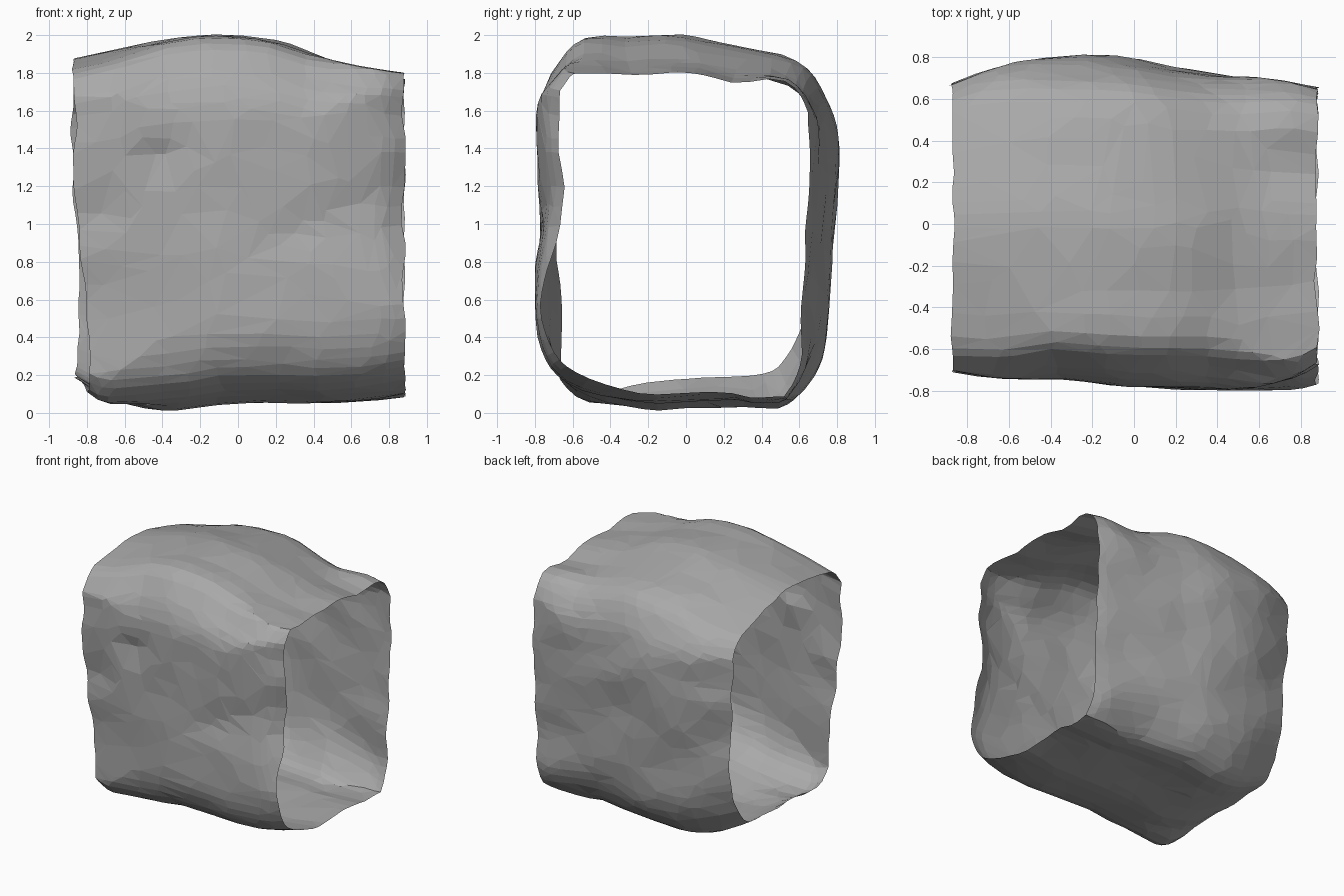
import bpy, bmesh, math
from mathutils import Vector, noise

cube = bpy.data.objects.get("Cube")
if cube:
    bpy.data.objects.remove(cube, do_unlink=True)

# Silhouette of the sleeve as (y, z), anticlockwise seen from its open left end
PROFILE = [Vector(p) for p in (
    (-.81, .65), (-.75, .33), (-.61, .14), (-.25, .01), (.1, .02), (.47, .04),
    (.61, .15), (.7, .35), (.75, .65), (.77, .95), (.8, 1.25), (.78, 1.47),
    (.71, 1.67), (.57, 1.84), (.2, 1.96), (-.1, 2), (-.53, 1.95), (-.67, 1.82),
    (-.76, 1.65), (-.79, 1.4), (-.79, .95))]

# Along the sleeve: x, bottom, top, front low, front high, back low, back high
STATIONS = [Vector(s) for s in (
    (-.87, .17, 1.88, -.66, -.71, .66, .67),
    (-.62, .05, 1.93, -.69, -.74, .71, .76),
    (-.37, .01, 1.98, -.73, -.75, .75, .81),
    (-.08, .04, 2.0, -.77, -.78, .77, .8),
    (.2, .05, 1.97, -.79, -.79, .73, .75),
    (.5, .05, 1.87, -.8, -.79, .68, .71),
    (.75, .07, 1.82, -.8, -.74, .64, .68),
    (.88, .09, 1.8, -.77, -.67, .61, .65))]
AROUND, ALONG = 84, 40


def smooth(a, b, v):
    t = min(max((v - a) / (b - a), 0), 1)
    return t * t * (3 - 2 * t)


def spline(points, t, closed):
    """Sample a Catmull-Rom curve through the points at parameter t."""
    n, i = len(points), int(t)
    if not closed:
        i = min(i, n - 2)
    u = t - i

    def at(k):
        return points[k % n] if closed else points[min(max(k, 0), n - 1)]
    a, b, c, d = (at(i + k) for k in (-1, 0, 1, 2))
    return .5 * (2 * b + (c - a) * u + (2 * a - 5 * b + 4 * c - d) * u ** 2
                 + (3 * b - a - 3 * c + d) * u ** 3)


def squared(u, v, x):
    """Fill out the corners towards the open ends, each corner differently."""
    corner = smooth(.35, .65, abs(u * v))
    end = smooth(.3, .85, abs(x))
    wide = tall = .03 + .11 * end
    if v > 0 and x < 0:
        tall = .03 * (1 - 2 * end)
    elif v < 0 and u * x < 0:
        wide = tall = .03 * (1 - end)
    elif v < 0 and x > 0:
        wide = .03 + .05 * end
    grown = u * (1 + wide * corner), v * (1 + tall * corner)
    return [min(max(w, -1), 1) for w in grown]


def folds(x, y, z):
    """Outward push that forms wrinkles in the cloth."""
    push = .008 * noise.noise(Vector((x * 2, y * 3, z * 3)))
    push += .008 * noise.noise(Vector((x * 4 + 4, y * 5, z * 5)))
    if y < -.5:
        # Diagonal groove rising to the left end
        groove = math.exp(-((z - .82 - .45 * x) / .11) ** 2)
        push -= .022 * groove * smooth(-.2, .4, x)
        # Pinched pocket and a rumple below it
        push -= .035 * math.exp(-((x + .4) / .12) ** 2 - ((z - 1.36) / .1) ** 2)
        push -= .025 * math.exp(-((x + .72) / .16) ** 2 - ((z - 1.1) / .1) ** 2)
    elif y > .5:
        # Slanting folds down the back
        push += .006 * math.sin((z + .6 * x) * 11)
    return push


def sleeve_point(i, j):
    s = spline(STATIONS, j / ALONG * (len(STATIONS) - 1), False)
    p = spline(PROFILE, i / AROUND * len(PROFILE), True)
    x, bottom, top, front_low, front_high, back_low, back_high = s
    high = smooth(.5, 1.2, p.y)
    front = front_low + (front_high - front_low) * high
    back = back_low + (back_high - back_low) * high
    reach = .8 if p.x < 0 else .75 + .05 * high
    u, v = squared(p.x / reach, p.y - 1, x)
    y = u * (-front if u < 0 else back)
    z = bottom + (top - bottom) * (v + 1) / 2
    out = Vector((0, y, z - 1)).normalized() * folds(x, y, z)
    # Ragged rims at both ends
    rim = smooth(.55, .88, abs(x))
    wave = .025 * noise.noise(Vector((x, y * 5, z * 5)))
    if x < 0:
        # Right rim is drawn in low down and droops at the front
        low = 1 - smooth(.5, 1.2, z)
        wave += low * (.03 + .05 * smooth(.1, -.5, y)) * smooth(.1, .25, z - y * .1)
        z -= .06 * rim * low * smooth(-.05, -.45, y)
    return Vector((x + wave * rim, y + out.y, max(z + out.z, 0)))


# Thin open sleeve
bm = bmesh.new()
rings = [[bm.verts.new(sleeve_point(i, j)) for i in range(AROUND)]
         for j in range(ALONG + 1)]
for near, far in zip(rings, rings[1:]):
    for i in range(AROUND):
        k = (i + 1) % AROUND
        bm.faces.new((near[i], near[k], far[k], far[i]))
bmesh.ops.recalc_face_normals(bm, faces=bm.faces)
mesh = bpy.data.meshes.new("cloth_sleeve")
bm.to_mesh(mesh)
bm.free()
sleeve = bpy.data.objects.new("cloth_sleeve", mesh)
bpy.context.collection.objects.link(sleeve)

# Irregular flat facets
facets = sleeve.modifiers.new("facets", 'DECIMATE')
facets.ratio = .2

# Plain grey cloth
grey = bpy.data.materials.new("grey_cloth")
grey.use_nodes = True
colour = (.4, .4, .4, 1)
grey.diffuse_color = colour
grey.node_tree.nodes["Principled BSDF"].inputs["Base Color"].default_value = colour
mesh.materials.append(grey)
